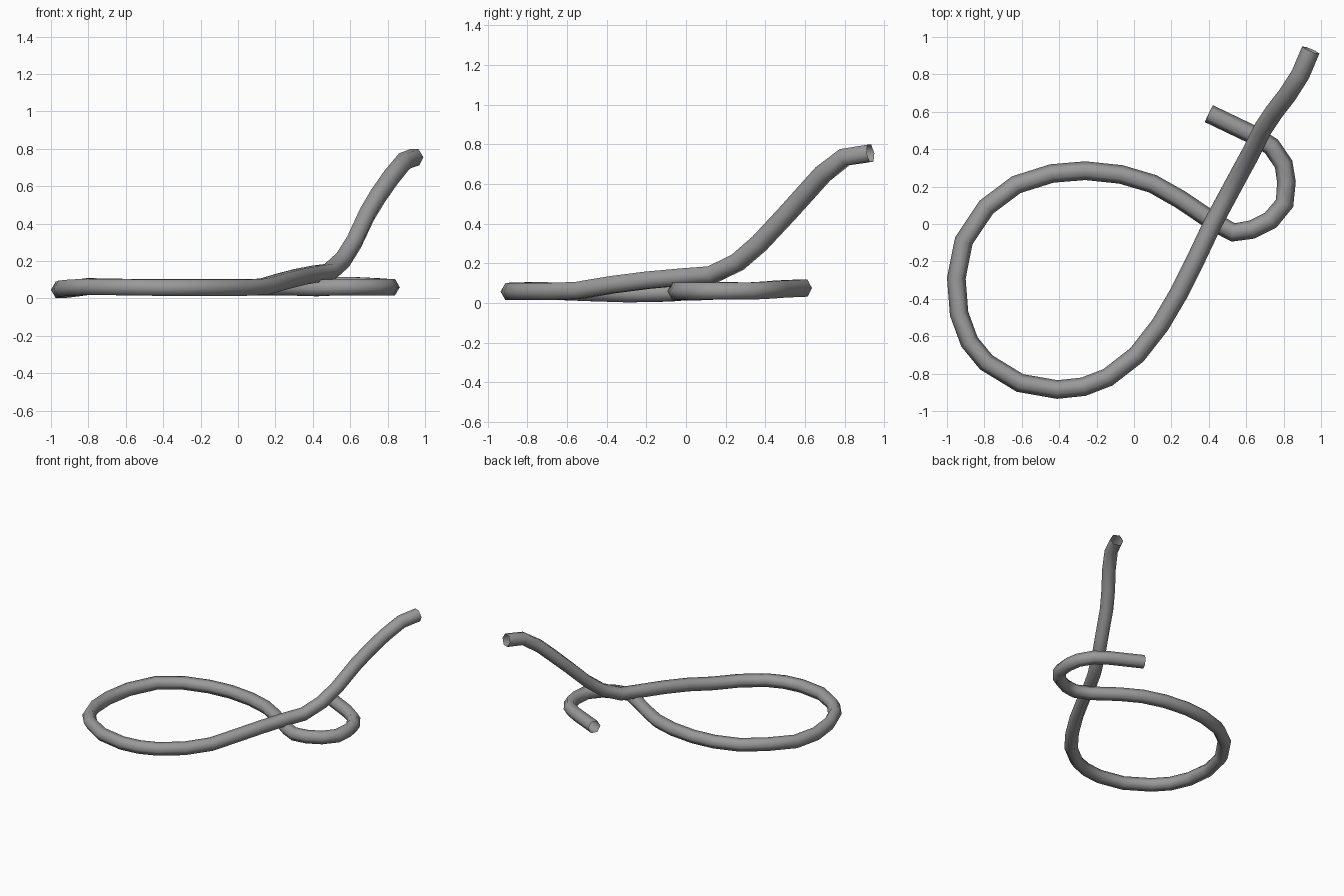
import bpy, bmesh
from math import cos, sin, tau
from mathutils import Vector

if "Cube" in bpy.data.objects:
    bpy.data.objects.remove(bpy.data.objects["Cube"])

RADIUS = 0.05
SIDES = 6

# Centre line of the cord, from the short tail round the loop to the raised end
tail = [(.40, .59, .075), (.64, .475, .07), (.735, .415, .065), (.80, .32, .06),
        (.815, .225, .06), (.805, .11, .06), (.73, .02, .06), (.63, -.03, .06),
        (.53, -.045, .06), (.42, .015, .055)]
loop = [(.25, .13, .06), (.10, .215, .06), (-.07, .265, .06), (-.26, .285, .06),
        (-.44, .27, .06), (-.63, .21, .062), (-.79, .09, .065), (-.91, -.09, .05),
        (-.95, -.29, .046), (-.935, -.48, .052), (-.88, -.63, .058), (-.79, -.74, .062),
        (-.61, -.85, .06), (-.41, -.885, .057), (-.27, -.87, .057), (-.14, -.82, .057),
        (.015, -.70, .057), (.14, -.54, .063), (.24, -.37, .092)]
rise = [(.33, -.19, .115), (.42, 0, .132), (.49, .13, .142), (.56, .26, .205),
        (.62, .37, .30), (.69, .51, .45), (.75, .60, .55), (.82, .69, .65),
        (.89, .80, .735), (.945, .93, .755)]
path = [Vector(p) for p in tail + loop + rise]

grey = bpy.data.materials.new("cord grey")
grey.use_nodes = True
colour = (0.32, 0.32, 0.32, 1)
grey.diffuse_color = colour
grey.node_tree.nodes["Principled BSDF"].inputs["Base Color"].default_value = colour

# Sweep a hexagon along the path, keeping its corners level
bm = bmesh.new()
rings = []
for i, point in enumerate(path):
    before = (point - path[i - 1]).normalized() if i else Vector()
    after = (path[i + 1] - point).normalized() if i + 1 < len(path) else Vector()
    forward = (before + after).normalized()
    side = forward.cross(Vector((0, 0, 1))).normalized()
    up = side.cross(forward)
    angles = [tau * k / SIDES for k in range(SIDES)]
    rings.append([bm.verts.new(point + RADIUS * (side * cos(a) + up * sin(a)))
                  for a in angles])

for a, b in zip(rings, rings[1:]):
    for k in range(SIDES):
        n = (k + 1) % SIDES
        bm.faces.new((a[k], a[n], b[n], b[k])).smooth = True
bmesh.ops.recalc_face_normals(bm, faces=bm.faces)

mesh = bpy.data.meshes.new("looped_cord")
bm.to_mesh(mesh)
bm.free()
mesh.materials.append(grey)
cord = bpy.data.objects.new("looped_cord", mesh)
bpy.context.collection.objects.link(cord)
